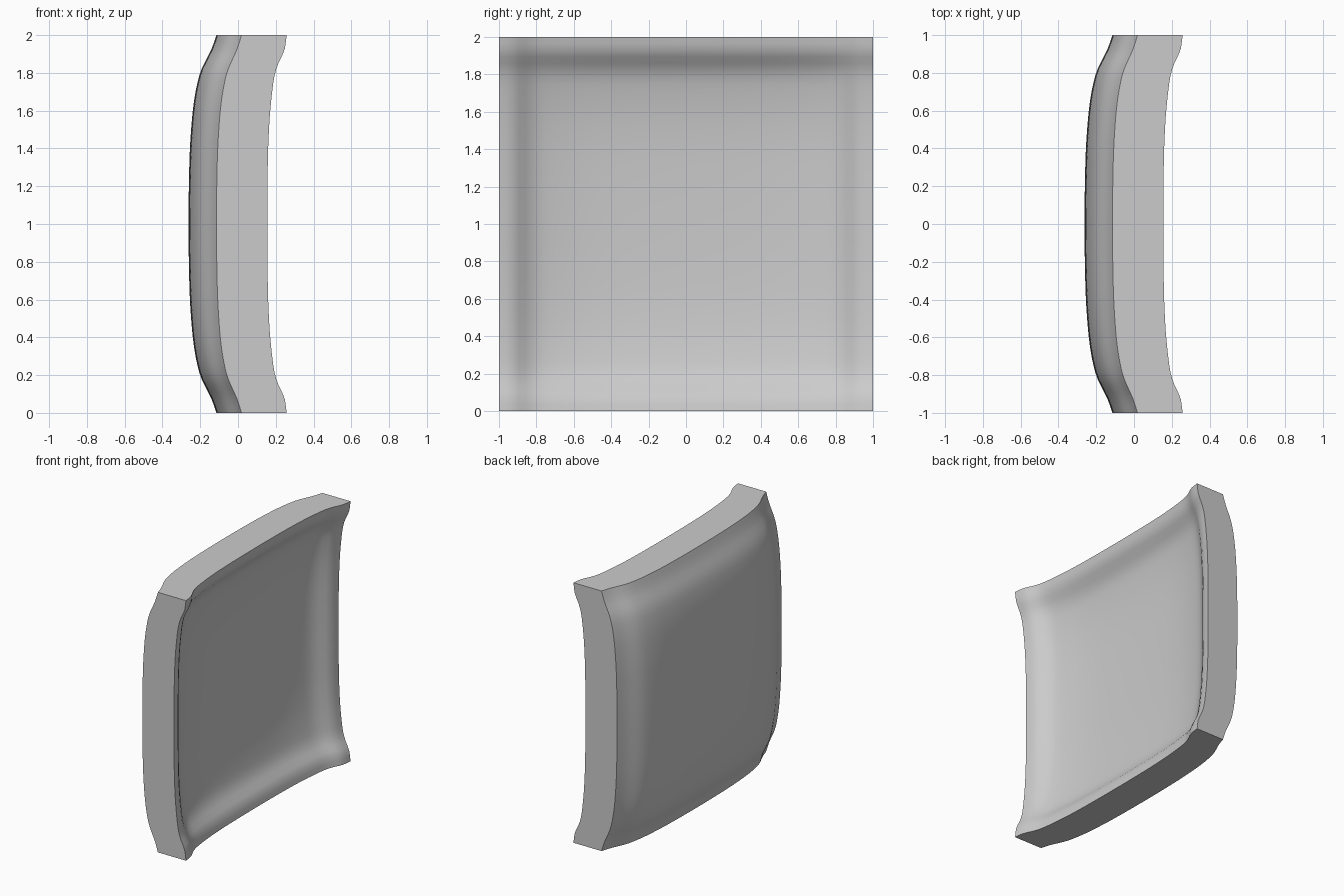
import bpy
import bmesh
import math

cube = bpy.data.objects.get("Cube")
if cube:
    bpy.data.objects.remove(cube, do_unlink=True)

# Rise of each face from its middle (0) to its border (1)
OUTER = [(0, 0), (.34, .005), (.53, .016), (.67, .032), (.79, .058),
         (.85, .083), (.92, .119), (1, .148)]
INNER = [(0, 0), (.34, .005), (.53, .017), (.67, .036), (.79, .063),
         (.85, .094), (.92, .146), (1, .165)]


def rise(profile, t):
    """Smooth curve through the profile points."""
    t = min(abs(t), 1)
    n = len(profile)

    def slope(i):
        if i == 0:
            return 0
        a, b = profile[i - 1], profile[min(i + 1, n - 1)]
        return (b[1] - a[1]) / (b[0] - a[0])

    i = next(k for k in range(n - 1) if t <= profile[k + 1][0])
    (t0, v0), (t1, v1) = profile[i], profile[i + 1]
    w = t1 - t0
    s = (t - t0) / w
    bend = s * (1 - s) * w * (slope(i) * (1 - s) - slope(i + 1) * s)
    ease = s * s * (3 - 2 * s)
    return v0 + (v1 - v0) * ease + bend


def dish(profile, base, soften, u, v):
    """Depth of a square dish whose four borders flare forward."""
    a, b = rise(profile, u), rise(profile, v)
    return base + a + b - soften * a * b


# Plain grey
grey = bpy.data.materials.new("plain grey")
grey.use_nodes = True
colour = (.6, .6, .6, 1)
grey.diffuse_color = colour
grey.node_tree.nodes["Principled BSDF"].inputs["Base Color"].default_value = colour

# Panel: a square sheet thickened, then both faces shaped
bm = bmesh.new()
bmesh.ops.create_grid(bm, x_segments=56, y_segments=56, size=1)
outer = list(bm.verts)
grown = bmesh.ops.extrude_face_region(bm, geom=list(bm.faces), use_keep_orig=True)
inner = [g for g in grown["geom"] if isinstance(g, bmesh.types.BMVert)]

for verts, profile, base, soften in ((outer, OUTER, -.262, .7),
                                     (inner, INNER, -.01, 2.3)):
    for vert in verts:
        u, v = vert.co.x, vert.co.y
        vert.co = (dish(profile, base, soften, u, v), u, v + 1)

bmesh.ops.recalc_face_normals(bm, faces=bm.faces)
mesh = bpy.data.meshes.new("dished_panel")
bm.to_mesh(mesh)
bm.free()
mesh.materials.append(grey)
panel = bpy.data.objects.new("dished_panel", mesh)
bpy.context.collection.objects.link(panel)

# Smooth faces with crisp border edges
bpy.ops.object.select_all(action="DESELECT")
panel.select_set(True)
bpy.context.view_layer.objects.active = panel
bpy.ops.object.shade_smooth_by_angle(angle=math.radians(35))
